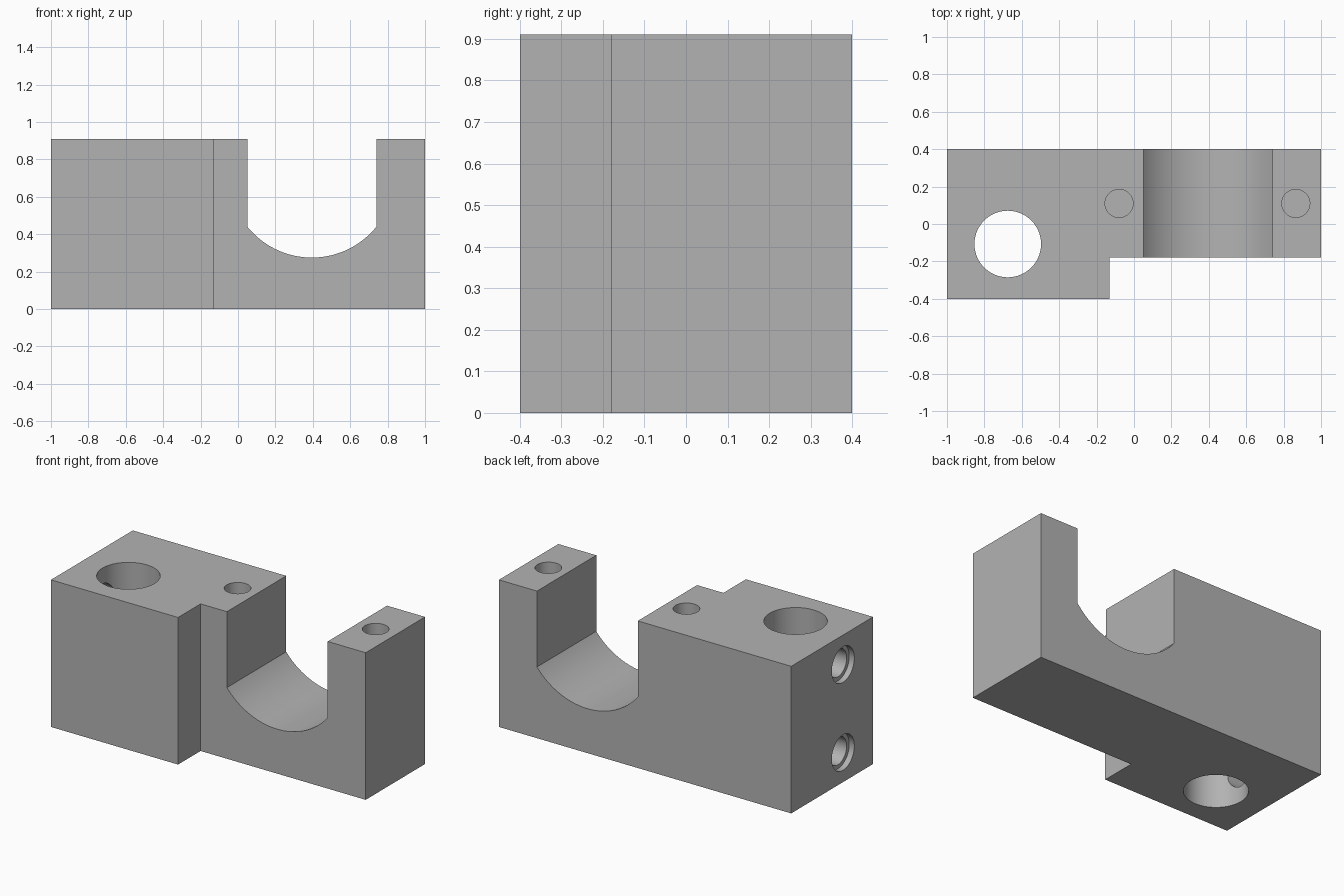
import bpy, bmesh
from math import asin, sin, cos, pi, radians
from mathutils import Vector

cube = bpy.data.objects.get("Cube")
if cube:
    bpy.data.objects.remove(cube)

HEIGHT = 0.91
grey = bpy.data.materials.new("machined grey")
grey.use_nodes = True
colour = (0.45, 0.45, 0.45, 1)
grey.diffuse_color = colour
grey.node_tree.nodes["Principled BSDF"].inputs["Base Color"].default_value = colour


def prism(name, points, sweep):
    """Closed solid made by sweeping a flat outline along a vector."""
    bm = bmesh.new()
    face = bm.faces.new([bm.verts.new(p) for p in points])
    swept = bmesh.ops.extrude_face_region(bm, geom=[face])["geom"]
    moved = [v for v in swept if isinstance(v, bmesh.types.BMVert)]
    bmesh.ops.translate(bm, verts=moved, vec=sweep)
    bmesh.ops.recalc_face_normals(bm, faces=bm.faces)
    mesh = bpy.data.meshes.new(name)
    bm.to_mesh(mesh)
    bm.free()
    mesh.materials.append(grey)
    obj = bpy.data.objects.new(name, mesh)
    bpy.context.collection.objects.link(obj)
    return obj


def drill(name, start, sweep, radius, sides=64):
    """Round cutter running from start along sweep."""
    axis = Vector(sweep).normalized()
    u = axis.orthogonal().normalized()
    v = axis.cross(u)
    turns = [2 * pi * i / sides for i in range(sides)]
    ring = [Vector(start) + radius * (cos(a) * u + sin(a) * v) for a in turns]
    return prism(name, ring, sweep)


# Stepped block outline
outline = [(-1, -0.4), (-0.13, -0.4), (-0.13, -0.18), (1, -0.18), (1, 0.4), (-1, 0.4)]
block = prism("bearing_block", [(x, y, 0) for x, y in outline], (0, 0, HEIGHT))

# Saddle slot: straight sides over a shallow arc
mid, half, radius, centre_z = 0.395, 0.345, 0.443, 0.718
span = asin(half / radius)
angles = [span * (2 * i / 40 - 1) for i in range(41)]
slot = [(mid + radius * sin(a), -1, centre_z - radius * cos(a)) for a in angles]
slot += [(mid + half, -1, 1.2), (mid - half, -1, 1.2)]
cutters = [prism("slot_cutter", slot, (0, 2, 0))]

# Vertical through bore and two blind bolt holes
bore_x, bore_y = -0.675, -0.107
cutters.append(drill("bore_cutter", (bore_x, bore_y, -0.2), (0, 0, 1.4), 0.178, 96))
for x in (-0.08, 0.865):
    cutters.append(drill("bolt_cutter", (x, 0.11, HEIGHT - 0.45), (0, 0, 0.7), 0.075))

# Counterbored clamp holes from the end face into the bore
for z in (0.183, 0.727):
    cutters.append(drill("clamp_cutter", (-1.2, bore_y, z), (0.5, 0, 0), 0.085))
    cutters.append(drill("counterbore_cutter", (-1.2, bore_y, z), (0.235, 0, 0), 0.11))

# Cut everything out, then discard the cutters
bpy.context.view_layer.objects.active = block
for cutter in cutters:
    cutter.hide_render = True
    mod = block.modifiers.new(cutter.name, 'BOOLEAN')
    mod.operation = 'DIFFERENCE'
    mod.solver = 'EXACT'
    mod.object = cutter
    bpy.ops.object.modifier_apply(modifier=mod.name)
    bpy.data.objects.remove(cutter)

bpy.ops.object.select_all(action='DESELECT')
block.select_set(True)
bpy.ops.object.shade_smooth_by_angle(angle=radians(30))
